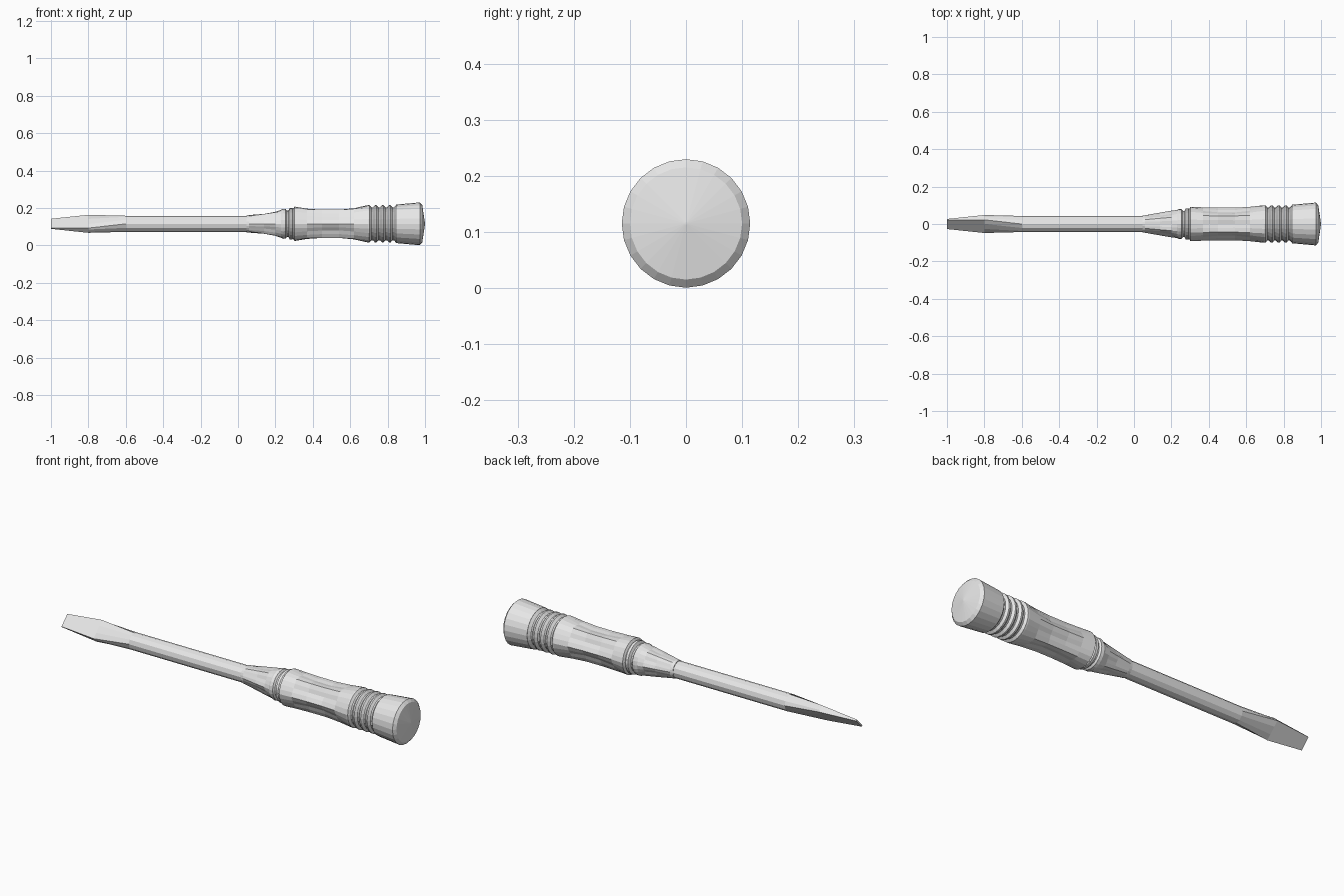
import bpy
from math import cos, sin, pi

if "Cube" in bpy.data.objects:
    bpy.data.objects.remove(bpy.data.objects["Cube"])

AXIS_Z = 0.115

grey = bpy.data.materials.new("plain_grey")
grey.use_nodes = True
colour = (0.8, 0.8, 0.8, 1)
grey.diffuse_color = colour
grey.node_tree.nodes["Principled BSDF"].inputs["Base Color"].default_value = colour


def loft(name, rings):
    """Join rings of (x, y, z) points lying along x and close both ends."""
    n = len(rings[0])
    verts = [(x, y, z + AXIS_Z) for ring in rings for x, y, z in ring]
    faces = [(a + i, a + (i + 1) % n, a + n + (i + 1) % n, a + n + i)
             for a in range(0, n * (len(rings) - 1), n) for i in range(n)]
    faces.append(tuple(reversed(range(n))))
    faces.append(tuple(range(len(verts) - n, len(verts))))
    mesh = bpy.data.meshes.new(name)
    mesh.from_pydata(verts, [], faces)
    mesh.materials.append(grey)
    mesh.update()
    obj = bpy.data.objects.new(name, mesh)
    bpy.context.collection.objects.link(obj)
    return obj


def lathe(name, profile, sides=24):
    """Turn (x, radius, flute depth) stations; every fourth side is a flute centre."""
    dip = (0, 0.6, 1, 0.6)
    rings = []
    for x, r, depth in profile:
        radii = [r - depth * dip[i % 4] for i in range(sides)]
        rings.append([(x, q * cos(2 * pi * i / sides), q * sin(2 * pi * i / sides))
                      for i, q in enumerate(radii)])
    return loft(name, rings)


def blade_ring(x, wide, thick, square, sides=12):
    """Round to rectangular section, its wide side tilted 45 degrees."""
    ring = []
    for i in range(sides):
        a = 2 * pi * (i + 0.5) / sides
        u = wide * max(-1, min(1, square * cos(a)))
        v = thick * max(-1, min(1, square * sin(a)))
        ring.append((x, (u - v) * cos(pi / 4), (u + v) * sin(pi / 4)))
    return ring


# Shaft and flat blade
loft("shaft", [blade_ring(x, 0.043, 0.043, 1) for x in (-0.6, 0.06)])
loft("blade", [blade_ring(-1, 0.034, 0.004, 1.5),
               blade_ring(-0.8, 0.05, 0.018, 1.5),
               blade_ring(-0.6, 0.043, 0.043, 1)])

# Tapered collar with shallow facets
lathe("collar", [(0.045, 0.045, 0), (0.06, 0.047, 0), (0.14, 0.061, 0.01),
                 (0.2, 0.071, 0.008), (0.23, 0.075, 0)])

# Neck rings between collar and grip
lathe("neck_rings", [(0.23, 0.075, 0), (0.24, 0.08, 0), (0.255, 0.079, 0),
                     (0.262, 0.07, 0), (0.27, 0.07, 0), (0.277, 0.084, 0),
                     (0.29, 0.084, 0), (0.295, 0.08, 0), (0.302, 0.092, 0)])

# Waisted grip with six long flutes
lathe("grip", [(0.302, 0.092, 0), (0.37, 0.089, 0.009), (0.45, 0.087, 0.015),
               (0.54, 0.087, 0.016), (0.62, 0.092, 0.01), (0.695, 0.1, 0)])

# Row of ridges behind the grip
ridges = []
pitch = 0.0375
for k in range(4):
    x = 0.695 + k * pitch
    ridges += [(x, 0.1, 0), (x + 0.008, 0.1, 0),
               (x + 0.018, 0.088, 0), (x + 0.026, 0.088, 0)]
ridges.append((0.846, 0.102, 0))
lathe("grip_ridges", ridges)

# Flared end cap with a shallow cone
lathe("end_cap", [(0.846, 0.103, 0), (0.972, 0.1145, 0),
                  (0.985, 0.1, 0), (1.0, 0.002, 0)])
